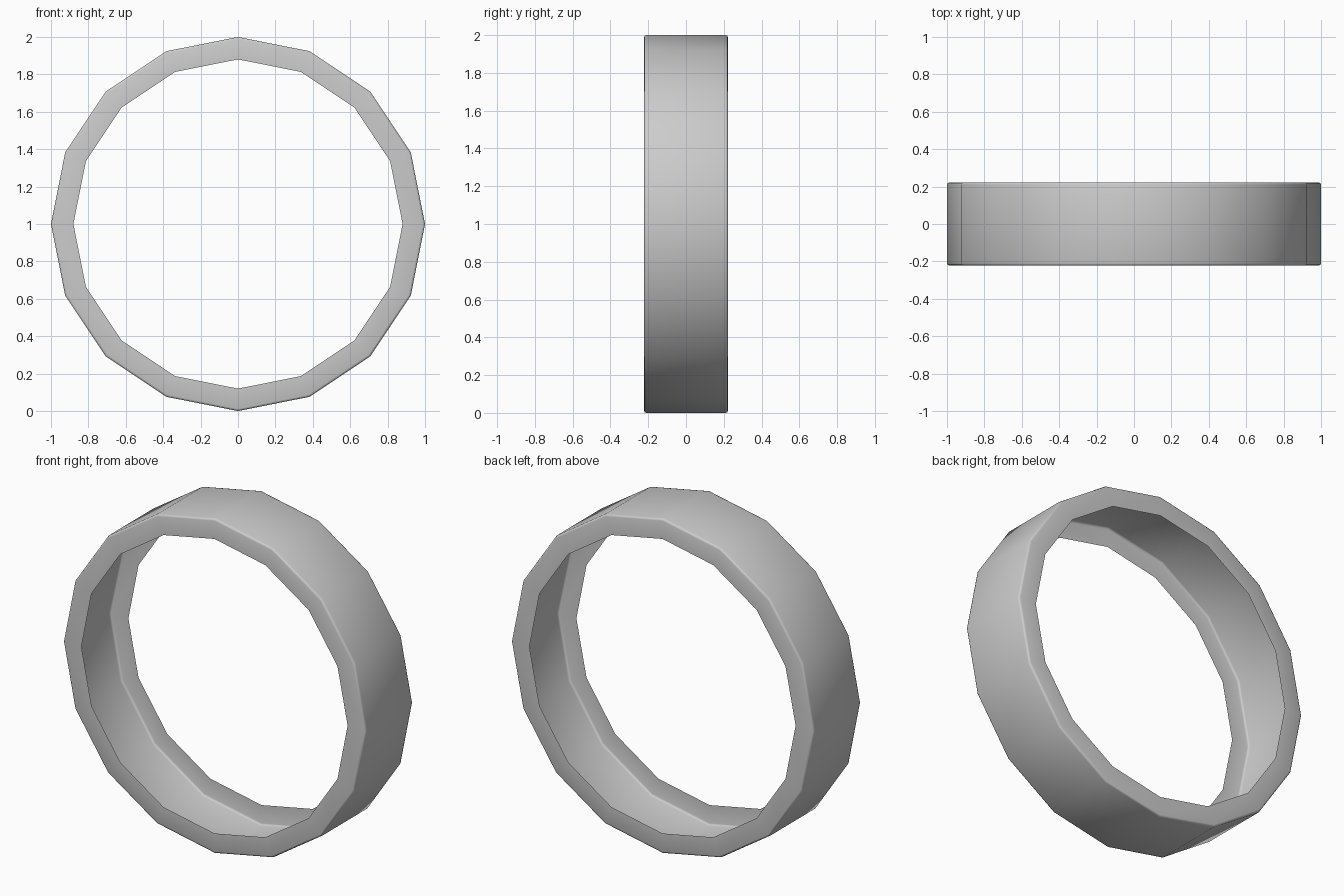
import bpy, bmesh
from math import sin, cos, tau

if "Cube" in bpy.data.objects:
    bpy.data.objects.remove(bpy.data.objects["Cube"])

SIDES = 16
# open channel section (radius, y): front lip, chamfer, tread, chamfer, back lip
half = [(0.88, -0.222), (0.988, -0.222), (0.997, -0.219), (1.0, -0.21)]
profile = half + [(r, -y) for r, y in reversed(half)]

# hollow ring: profile swept round the y axis
bm = bmesh.new()
rings = []
for i in range(SIDES):
    a = tau * i / SIDES
    rings.append([bm.verts.new((r * sin(a), y, 1 + r * cos(a))) for r, y in profile])
for i in range(SIDES):
    p, q = rings[i], rings[(i + 1) % SIDES]
    for j in range(len(profile) - 1):
        bm.faces.new((p[j], p[j + 1], q[j + 1], q[j]))
bmesh.ops.recalc_face_normals(bm, faces=bm.faces)
# make sure the tread faces outward
tread = max(bm.faces, key=lambda f: f.calc_area())
c = tread.calc_center_median()
if tread.normal.x * c.x + tread.normal.z * (c.z - 1) < 0:
    bmesh.ops.reverse_faces(bm, faces=bm.faces)
for f in bm.faces:
    f.smooth = True

mesh = bpy.data.meshes.new("tyre_ring")
bm.to_mesh(mesh)
bm.free()
ring = bpy.data.objects.new("tyre_ring", mesh)
bpy.context.collection.objects.link(ring)
